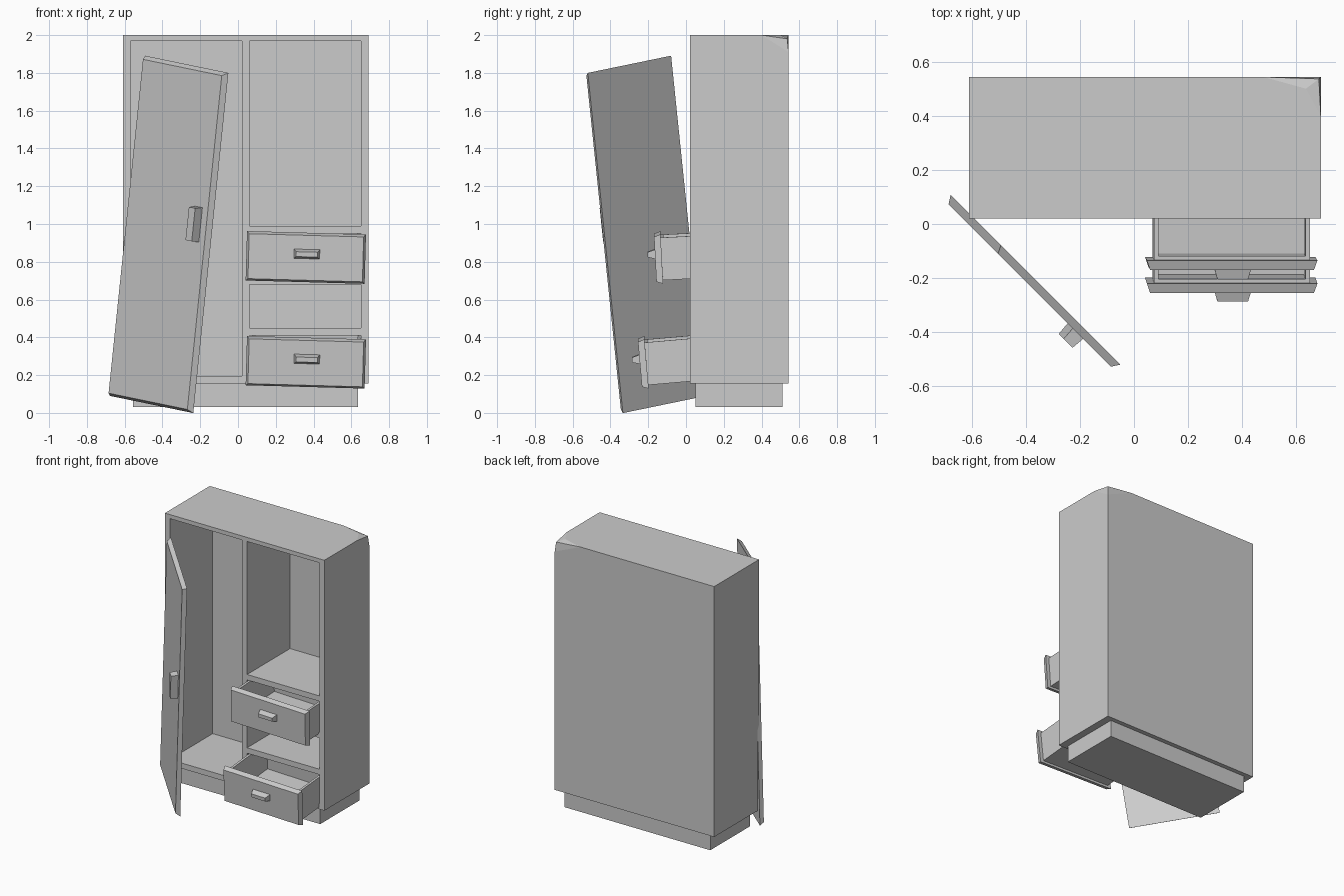
import bpy, bmesh
from math import radians
from mathutils import Matrix, Vector

if "Cube" in bpy.data.objects:
    bpy.data.objects.remove(bpy.data.objects["Cube"])


def finish(name, bm, matrix=None):
    bmesh.ops.recalc_face_normals(bm, faces=bm.faces)
    me = bpy.data.meshes.new(name)
    bm.to_mesh(me)
    bm.free()
    ob = bpy.data.objects.new(name, me)
    bpy.context.collection.objects.link(ob)
    if matrix is not None:
        ob.matrix_world = matrix
    return ob


def add_box(bm, x0, x1, y0, y1, z0, z1):
    m = Matrix.Translation(((x0 + x1) / 2, (y0 + y1) / 2, (z0 + z1) / 2))
    m = m @ Matrix.Diagonal((x1 - x0, y1 - y0, z1 - z0, 1))
    bmesh.ops.create_cube(bm, size=1, matrix=m)


def panel(name, matrix, cx, cz, w, h, y_front, y_back, inset):
    """Slab whose front (-y) outline is inset, giving sloped edges."""
    bm = bmesh.new()
    add_box(bm, -w / 2, w / 2, y_front, y_back, -h / 2, h / 2)
    mid = (y_front + y_back) / 2
    for v in bm.verts:
        if v.co.y < mid:
            v.co.x -= inset if v.co.x > 0 else -inset
            v.co.z -= inset if v.co.z > 0 else -inset
        v.co.x += cx
        v.co.z += cz
    return finish(name, bm, matrix)


# Carcass: box with a dented back right top corner
X0, X1, Y0, Y1, Z0, Z1 = -0.61, 0.69, 0.02, 0.543, 0.155, 2.0
pts = [(x, y, z) for x in (X0, X1) for y in (Y0, Y1) for z in (Z0, Z1)
       if (x, y, z) != (X1, Y1, Z1)]
pts += [(0.48, Y1, Z1), (X1, 0.40, Z1), (X1, Y1, 1.91),
        (0.635, 0.50, Z1), (0.683, 0.536, 1.98)]
bm = bmesh.new()
for p in pts:
    bm.verts.new(p)
bmesh.ops.convex_hull(bm, input=bm.verts)
bmesh.ops.dissolve_limit(bm, angle_limit=radians(0.5), verts=bm.verts, edges=bm.edges)
carcass = finish("carcass", bm)

# Compartments cut from the front: hanging space, top bay, drawer bays and open shelf
bm = bmesh.new()
for x0, x1, z0, z1 in [(-0.57, 0.02, 0.195, 1.97), (0.06, 0.65, 0.99, 1.97),
                       (0.06, 0.65, 0.72, 0.95), (0.06, 0.65, 0.45, 0.68),
                       (0.06, 0.65, 0.195, 0.41)]:
    add_box(bm, x0, x1, Y0 - 0.1, 0.52, z0, z1)
cutter = finish("compartment_cutter", bm)
cutter.hide_render = True
mod = carcass.modifiers.new("compartments", 'BOOLEAN')
mod.operation = 'DIFFERENCE'
mod.solver = 'EXACT'
mod.object = cutter
bpy.context.view_layer.objects.active = carcass
bpy.ops.object.modifier_apply(modifier=mod.name)
bpy.data.objects.remove(cutter)

# Plinth
bm = bmesh.new()
add_box(bm, -0.555, 0.635, 0.05, 0.51, 0.03, 0.155)
finish("plinth", bm)

# Door hanging open and askew
door = (Matrix.Translation((-0.375, -0.217, 0.945))
        @ Matrix.Rotation(radians(-45), 4, 'Z') @ Matrix.Rotation(radians(8.3), 4, 'Y'))
panel("door", door, 0, 0, 0.63, 1.82, -0.015, 0.015, 0.017)
panel("door_handle", door, 0.228, 0.088, 0.055, 0.185, -0.065, -0.014, 0.004)

# Drawers pulled out and sagging
for name, y, z, pitch in (("upper_drawer", -0.128, 0.823, 3), ("lower_drawer", -0.209, 0.268, 5)):
    m = (Matrix.Translation((0.359, y, z))
         @ Matrix.Rotation(radians(1.6), 4, 'Y') @ Matrix.Rotation(radians(pitch), 4, 'X'))
    panel(name + "_front", m, 0, 0, 0.63, 0.262, -0.035, 0, 0.012)
    panel(name + "_handle", m, 0.005, 0.02, 0.137, 0.05, -0.075, -0.034, 0.012)

    # Open tray: inset the top of a box and push it down
    bm = bmesh.new()
    add_box(bm, -0.288, 0.288, -0.002, 0.44, -0.113, 0.113)
    bm.faces.ensure_lookup_table()
    top = max(bm.faces, key=lambda f: f.calc_center_median().z)
    bmesh.ops.inset_individual(bm, faces=[top], thickness=0.024)
    ext = bmesh.ops.extrude_discrete_faces(bm, faces=[top])["faces"]
    verts = list({v for f in ext for v in f.verts})
    bmesh.ops.translate(bm, verts=verts, vec=Vector((0, 0, -0.2)))
    finish(name + "_tray", bm, m)
